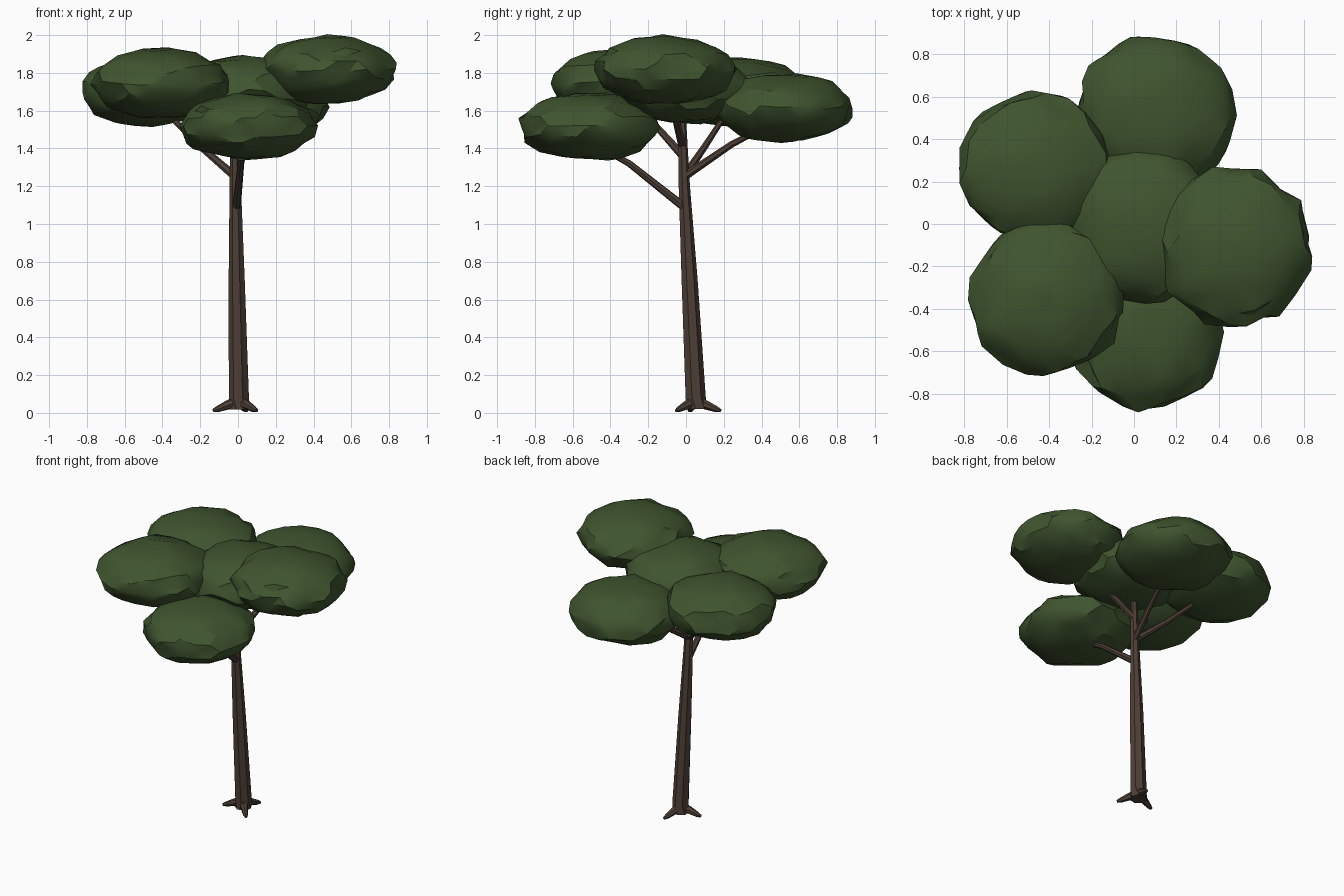
import bpy, bmesh, math, random
from mathutils import Vector

random.seed(7)
if "Cube" in bpy.data.objects:
    bpy.data.objects.remove(bpy.data.objects["Cube"])


def material(name, rgb):
    m = bpy.data.materials.new(name)
    m.use_nodes = True
    m.diffuse_color = (*rgb, 1)
    bsdf = next(n for n in m.node_tree.nodes if n.type == 'BSDF_PRINCIPLED')
    bsdf.inputs["Base Color"].default_value = (*rgb, 1)
    bsdf.inputs["Roughness"].default_value = 0.9
    return m


BARK = material("brown bark", (0.075, 0.05, 0.037))
LEAF = material("dark green leaves", (0.05, 0.09, 0.028))


def finish(name, bm, mat, angle):
    bmesh.ops.recalc_face_normals(bm, faces=bm.faces)
    me = bpy.data.meshes.new(name)
    bm.to_mesh(me)
    bm.free()
    me.materials.append(mat)
    ob = bpy.data.objects.new(name, me)
    bpy.context.collection.objects.link(ob)
    bpy.ops.object.select_all(action='DESELECT')
    ob.select_set(True)
    bpy.context.view_layer.objects.active = ob
    bpy.ops.object.shade_smooth_by_angle(angle=math.radians(angle))
    return ob


def tube(name, path, radii, sides=7, flute=0.0):
    """Tapered tube along a path; flute pulls in every other side."""
    bm = bmesh.new()
    pts = [Vector(p) for p in path]
    rings = []
    for i, (p, r) in enumerate(zip(pts, radii)):
        d = pts[min(i + 1, len(pts) - 1)] - pts[max(i - 1, 0)]
        q = d.to_track_quat('Z', 'Y')
        ring = []
        for k in range(sides):
            a = 2 * math.pi * k / sides
            rr = r * (1 - flute * (k % 2))
            ring.append(bm.verts.new(p + q @ Vector((rr * math.cos(a), rr * math.sin(a), 0))))
        rings.append(ring)
    for a, b in zip(rings, rings[1:]):
        for k in range(sides):
            n = (k + 1) % sides
            bm.faces.new((a[k], a[n], b[n], b[k]))
    bm.faces.new(rings[0])
    bm.faces.new(rings[-1])
    return finish(name, bm, BARK, 30)


def clump(name, centre, size):
    """Flattened, roughened ball of leaves."""
    bm = bmesh.new()
    bmesh.ops.create_icosphere(bm, subdivisions=3, radius=1)
    for v in bm.verts:
        n = v.co.normalized()
        n += Vector([random.uniform(-0.06, 0.06) for _ in range(3)])
        n = n.normalized() * random.uniform(0.93, 1.04)
        v.co = Vector(centre) + Vector([c * s for c, s in zip(n, size)])
    return finish(name, bm, LEAF, 30)


# Leaning trunk with shallow grooves
tube("trunk",
     [(0.006, 0.052, 0.02), (0.006, 0.05, 0.08), (-0.006, 0.018, 0.7),
      (-0.014, -0.01, 1.2), (-0.018, -0.022, 1.6)],
     [0.057, 0.055, 0.044, 0.031, 0.02], sides=14, flute=0.14)

# Three splayed roots
for i in range(3):
    a = math.radians(-47 + 120 * i)
    path = [(0.005 + d * math.cos(a), 0.05 + d * math.sin(a), z)
            for d, z in ((0, 0.06), (0.06, 0.042), (0.115, 0.02), (0.14, 0.012))]
    tube(f"root_{i + 1}", path, [0.032, 0.025, 0.017, 0.009])

# Branches: start, bend and end of each
branches = {
    "front_branch": [(-0.008, -0.01, 1.09), (0.015, -0.3, 1.32), (0.04, -0.48, 1.42)],
    "back_branch": [(-0.014, -0.01, 1.25), (0.04, 0.24, 1.42), (0.09, 0.45, 1.53)],
    "back_right_branch": [(-0.014, -0.01, 1.25), (-0.2, 0.1, 1.41), (-0.4, 0.23, 1.61)],
    "front_right_branch": [(-0.015, -0.015, 1.36), (-0.2, -0.15, 1.51), (-0.36, -0.28, 1.66)],
    "left_branch": [(-0.016, -0.02, 1.42), (0.18, -0.06, 1.58), (0.4, -0.1, 1.74)],
}
for name, path in branches.items():
    tube(name, path, [0.023, 0.018, 0.013])

# Leaf clumps
clump("centre_leaves", (0.04, 0.0, 1.71), (0.37, 0.37, 0.18))
clump("front_leaves", (0.055, -0.51, 1.515), (0.37, 0.38, 0.18))
clump("left_leaves", (0.475, -0.11, 1.815), (0.365, 0.38, 0.185))
clump("front_right_leaves", (-0.41, -0.35, 1.745), (0.37, 0.37, 0.19))
clump("back_right_leaves", (-0.465, 0.27, 1.7), (0.375, 0.36, 0.185))
clump("back_leaves", (0.1, 0.52, 1.615), (0.375, 0.37, 0.185))
